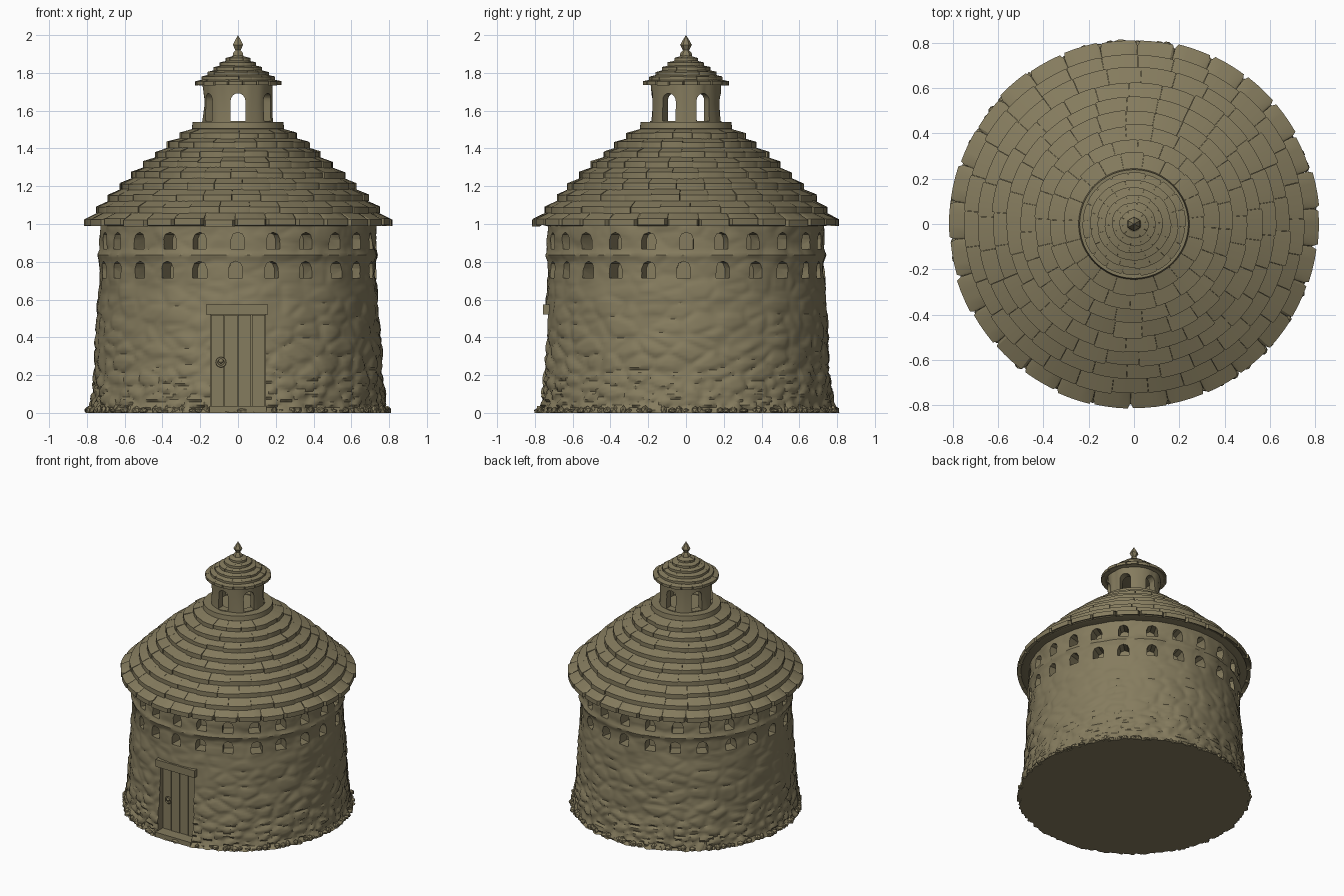
import bpy, bmesh, math, random
from math import sin, cos, pi, tau
from mathutils import Vector, noise, Matrix

random.seed(4)
cube = bpy.data.objects.get("Cube")
if cube:
    bpy.data.objects.remove(cube, do_unlink=True)

stone = bpy.data.materials.new("weathered_stone")
stone.use_nodes = True
COLOUR = (0.235, 0.2, 0.112, 1)
stone.diffuse_color = COLOUR
shader = next(n for n in stone.node_tree.nodes if n.type == 'BSDF_PRINCIPLED')
shader.inputs["Base Color"].default_value = COLOUR
shader.inputs["Roughness"].default_value = 0.9


def activate(obj):
    bpy.ops.object.select_all(action='DESELECT')
    obj.select_set(True)
    bpy.context.view_layer.objects.active = obj


def finish(bm, name, angle=35):
    bmesh.ops.remove_doubles(bm, verts=bm.verts, dist=1e-5)
    bmesh.ops.recalc_face_normals(bm, faces=bm.faces)
    mesh = bpy.data.meshes.new(name)
    bm.to_mesh(mesh)
    bm.free()
    obj = bpy.data.objects.new(name, mesh)
    bpy.context.collection.objects.link(obj)
    mesh.materials.append(stone)
    activate(obj)
    bpy.ops.object.shade_smooth_by_angle(angle=math.radians(angle))
    return obj


def polar(r, a, z):
    """Angle 0 faces the front and grows towards +x."""
    return Vector((r * sin(a), -r * cos(a), z))


def lathe(name, profile, n, shape=None, closed=False, angle=35):
    bm = bmesh.new()
    rings = []
    for r, z in profile:
        ring = [polar(r, tau * i / n, z) for i in range(n)]
        rings.append([bm.verts.new(shape(p) if shape else p) for p in ring])
    pairs = list(zip(rings, rings[1:]))
    if closed:
        pairs.append((rings[-1], rings[0]))
    for lo, hi in pairs:
        for i in range(n):
            j = (i + 1) % n
            bm.faces.new((lo[i], lo[j], hi[j], hi[i]))
    if not closed:
        bm.faces.new(rings[0])
        bm.faces.new(rings[-1])
    return finish(bm, name, angle)


def prism(bm, outline, a, r0, r1):
    """Extrude a (sideways, z) outline radially from r0 to r1."""
    side = Vector((cos(a), sin(a), 0))
    ends = [[bm.verts.new(polar(r, a, z) + side * u) for u, z in outline] for r in (r0, r1)]
    for ring in ends:
        bm.faces.new(ring)
    k = len(outline)
    for i in range(k):
        j = (i + 1) % k
        bm.faces.new((ends[0][i], ends[0][j], ends[1][j], ends[1][i]))


def arch(w, z0, z1, steps=6):
    h = w / 2
    top = [(h * cos(pi * i / steps), z1 - h + h * sin(pi * i / steps)) for i in range(steps + 1)]
    return [(-h, z0), (h, z0)] + top


def box(x0, x1, z0, z1):
    return [(x0, z0), (x1, z0), (x1, z1), (x0, z1)]


def cut(obj, bm):
    cutter = finish(bm, "cutter")
    cutter.hide_render = True
    activate(obj)
    mod = obj.modifiers.new("openings", 'BOOLEAN')
    mod.operation, mod.solver, mod.object = 'DIFFERENCE', 'EXACT', cutter
    bpy.ops.object.modifier_apply(modifier=mod.name)
    bpy.data.objects.remove(cutter, do_unlink=True)
    activate(obj)
    bpy.ops.object.shade_smooth_by_angle(angle=math.radians(35))


# Rubble stone wall
def wall_radius(z):
    pts = [(0, 0.8), (0.025, 0.783), (0.2, 0.765), (0.6, 0.742), (0.72, 0.732), (1.02, 0.732)]
    for (za, ra), (zb, rb) in zip(pts, pts[1:]):
        if z <= zb:
            return ra + (rb - ra) * (z - za) / (zb - za)
    return pts[-1][1]


def stones(p):
    scale = 7 + 4 * max(0, 1 - p.z / 0.3)
    d = noise.voronoi(Vector((p.x * scale, p.y * scale, p.z * scale * 1.7)))[0]
    joint = min(1, (d[1] - d[0]) * 3) - 0.6
    strength = 0.005 + 0.012 * max(0, 1 - p.z / 0.7)
    bump = joint * strength + 0.009 * noise.noise(p * 7)
    if p.z < 0.03:
        bump += 0.02 * noise.noise(p * 28)
    ledge = 0.012 * math.exp(-((p.z - 0.835) / 0.02) ** 2)
    out = Vector((p.x, p.y, 0)).normalized()
    return p + out * (bump + ledge)


levels = 72
wall = lathe("wall", [(wall_radius(1.02 * i / levels), 1.02 * i / levels) for i in range(levels + 1)],
             300, stones)

# Two rows of nesting holes and the door recess
HOLES = 24
bm = bmesh.new()
for z in (0.715, 0.868):
    for i in range(HOLES):
        w = random.uniform(0.07, 0.08)
        prism(bm, arch(w, z, z + 0.088, 4), tau * i / HOLES + random.uniform(-0.02, 0.01), 0.64, 0.85)
prism(bm, box(-0.145, 0.145, 0.035, 0.52), 0, 0.68, 0.95)
cut(wall, bm)

# Plank door
bm = bmesh.new()
for i in range(4):
    x = -0.144 + i * 0.072
    prism(bm, box(x + 0.001, x + 0.07, 0.035, 0.518), 0, 0.67, 0.703 + 0.003 * (i % 2))
finish(bm, "door")

# Lintel and threshold
bm = bmesh.new()
prism(bm, box(-0.17, 0.16, 0.52, 0.575), 0, 0.69, 0.757)
prism(bm, box(-0.15, 0.15, 0.0, 0.036), 0, 0.69, 0.79)
finish(bm, "door_stonework")

# Ring handle
bpy.ops.mesh.primitive_torus_add(location=(-0.09, -0.715, 0.268), rotation=(pi / 2, 0, 0),
                                 major_radius=0.022, minor_radius=0.006,
                                 major_segments=20, minor_segments=8)
handle = bpy.context.object
handle.name = "door_ring"
handle.data.materials.append(stone)
bpy.ops.object.shade_smooth()
bm = bmesh.new()
bmesh.ops.create_uvsphere(bm, u_segments=12, v_segments=8, radius=0.013,
                          matrix=Matrix.Translation((-0.09, -0.716, 0.275)))
finish(bm, "door_knob", 60)

# Loose stones round the foot
bm = bmesh.new()
for i in range(110):
    a = tau * (i + random.random()) / 110
    if abs(sin(a)) < 0.2 and cos(a) > 0:
        continue
    s = random.uniform(0.016, 0.03)
    place = Matrix.Translation(polar(random.uniform(0.775, 0.795), a, 0.012))
    size = Matrix.Diagonal((s, s, random.uniform(0.012, 0.03), 1))
    rock = bmesh.ops.create_icosphere(bm, subdivisions=1, radius=1,
                                      matrix=place @ Matrix.Rotation(a, 4, 'Z') @ size)
    for v in rock["verts"]:
        v.co.z = max(0, v.co.z)
finish(bm, "foot_stones", 25)


# Slate courses
def slate_ring(bm, outer, inner, thick, count, notch, jitter):
    (ro, zo), (ri, zi) = outer, inner
    start = random.random()
    for s in range(count):
        dr, dz = random.uniform(-jitter, jitter), random.uniform(-jitter, jitter) * 0.6
        cols = []
        for f in (0.004, 0.07, 0.35, 0.65, 0.93, 0.996):
            a = tau * (s + f + start) / count
            r = ro + dr - (notch if f < 0.05 or f > 0.95 else 0)
            cols.append([bm.verts.new(polar(*q)) for q in (
                (r, a, zo - thick + dz), (r, a, zo + dz), (ri, a, zi), (ri, a, zi - thick))])
        for c, d in zip(cols, cols[1:]):
            for k in range(4):
                m = (k + 1) % 4
                bm.faces.new((c[k], d[k], d[m], c[m]))
        bm.faces.new(cols[0])
        bm.faces.new(cols[-1])


def roof(name, curve, courses, thick, count, notch, jitter):
    bm = bmesh.new()
    for i in range(courses):
        r, z = curve(i / courses)
        rn, zn = curve((i + 1) / courses)
        n = max(10, round(count * (r / curve(0)[0]) ** 0.5))
        slate_ring(bm, (r, z), (rn - thick * 0.6, zn - thick * 0.7), thick, n,
                   notch if i == 0 else notch * 0.12, jitter)
    return finish(bm, name, 30)


def main_curve(t):
    return 0.815 - 0.565 * t, 1.025 + 0.505 * t + 0.025 * sin(pi * t)


def lantern_curve(t):
    return 0.228 - 0.198 * t, 1.755 + 0.15 * t


roof("main_roof_slates", main_curve, 9, 0.034, 30, 0.022, 0.006)
lathe("main_roof_core", [(0.74, 0.99), (0.785, 1.0), (0.775, 1.03), (0.5, 1.28), (0.23, 1.5)], 72)
lathe("lantern_base", [(0.2, 1.48), (0.245, 1.505), (0.24, 1.54)], 48)

# Open lantern with six arches
lantern = lathe("lantern_wall", [(0.186, 1.53), (0.18, 1.64), (0.186, 1.75), (0.13, 1.75), (0.13, 1.53)],
                96, lambda p: p + Vector((p.x, p.y, 0)) * 0.05 * noise.noise(p * 20), closed=True)
bm = bmesh.new()
for i in range(6):
    prism(bm, arch(0.078, 1.545, 1.692, 8), tau * i / 6, 0.08, 0.25)
cut(lantern, bm)

roof("lantern_roof_slates", lantern_curve, 6, 0.02, 18, 0.008, 0.003)
lathe("lantern_roof_core", [(0.19, 1.735), (0.215, 1.745), (0.03, 1.89), (0.015, 1.9)], 40)

# Pointed finial
lathe("finial", [(0.035, 1.87), (0.03, 1.905), (0.016, 1.92), (0.031, 1.948), (0.022, 1.965),
                 (0.0005, 2.0)], 6)
